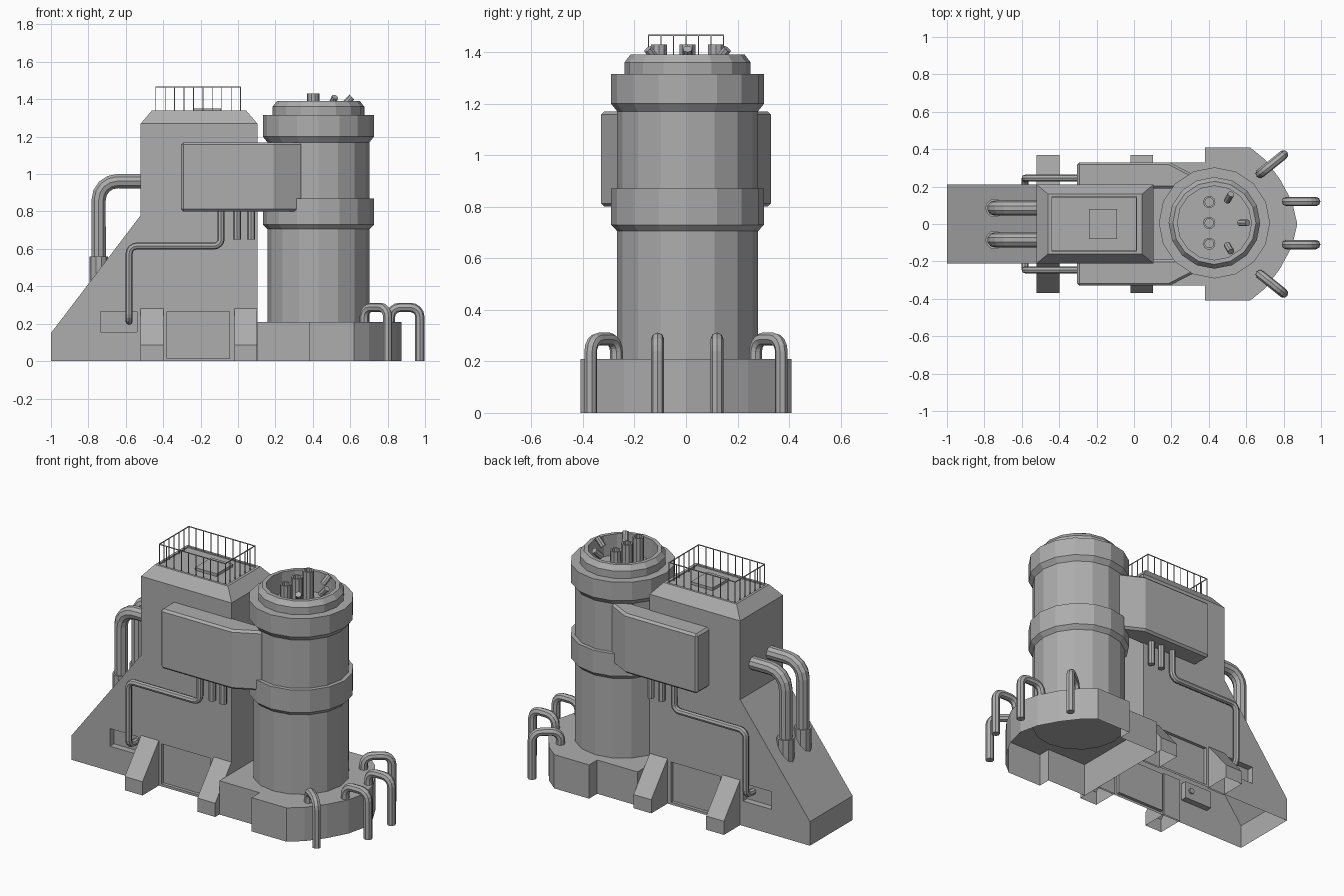
import bpy, bmesh
from math import sin, cos, pi
from mathutils import Vector

if "Cube" in bpy.data.objects:
    bpy.data.objects.remove(bpy.data.objects["Cube"])

grey = bpy.data.materials.new("dark_grey")
grey.diffuse_color = (.42, .42, .42, 1)
grey.use_nodes = True
grey.node_tree.nodes["Principled BSDF"].inputs["Base Color"].default_value = grey.diffuse_color


def finish(name, bm):
    bmesh.ops.recalc_face_normals(bm, faces=bm.faces)
    me = bpy.data.meshes.new(name)
    bm.to_mesh(me)
    bm.free()
    me.materials.append(grey)
    ob = bpy.data.objects.new(name, me)
    bpy.context.collection.objects.link(ob)
    return ob


def prism(bm, pts, offset):
    """Extrude a closed outline by an offset vector."""
    face = bm.faces.new([bm.verts.new(p) for p in pts])
    r = bmesh.ops.extrude_face_region(bm, geom=[face], use_keep_orig=True)
    bmesh.ops.translate(bm, vec=offset, verts=[v for v in r['geom'] if isinstance(v, bmesh.types.BMVert)])


def box(bm, x0, x1, y0, y1, z0, z1):
    prism(bm, [(x0, y0, z0), (x1, y0, z0), (x1, y1, z0), (x0, y1, z0)], (0, 0, z1 - z0))


def open_bottom(ob):
    bm = bmesh.new()
    bm.from_mesh(ob.data)
    low = [f for f in bm.faces if all(abs(v.co.z) < 1e-4 for v in f.verts)]
    bmesh.ops.delete(bm, geom=low, context='FACES')
    bm.to_mesh(ob.data)
    bm.free()


def apply(ob):
    bpy.context.view_layer.objects.active = ob
    for m in list(ob.modifiers):
        bpy.ops.object.modifier_apply(modifier=m.name)


def lathe(name, profile, cx, cy, n=16):
    bm = bmesh.new()
    rings = [[bm.verts.new((cx + r * cos(2 * pi * i / n), cy + r * sin(2 * pi * i / n), z))
              for i in range(n)] for r, z in profile]
    for a, b in zip(rings, rings[1:]):
        for i in range(n):
            j = (i + 1) % n
            bm.faces.new((a[i], a[j], b[j], b[i]))
    bm.faces.new(rings[0])
    bm.faces.new(rings[-1])
    return finish(name, bm)


def tube(name, pts, r, bend=0.0, res=2):
    """Round pipe along a path with filleted corners."""
    pts = [Vector(p) for p in pts]
    path = [pts[0]]
    for a, p, b in zip(pts, pts[1:], pts[2:]):
        s, e = p + (a - p).normalized() * bend, p + (b - p).normalized() * bend
        c = s + e - p
        path += [c + (p - e) * cos(t) + (p - s) * sin(t) for t in [k * pi / 8 for k in range(5)]]
    path.append(pts[-1])
    cu = bpy.data.curves.new(name, 'CURVE')
    cu.dimensions = '3D'
    cu.bevel_depth = r
    cu.bevel_resolution = res
    cu.use_fill_caps = True
    cu.materials.append(grey)
    sp = cu.splines.new('POLY')
    sp.points.add(len(path) - 1)
    for q, p in zip(sp.points, path):
        q.co = (*p, 1)
    sp.use_smooth = False
    ob = bpy.data.objects.new(name, cu)
    bpy.context.collection.objects.link(ob)
    bpy.ops.object.select_all(action='DESELECT')
    ob.select_set(True)
    bpy.context.view_layer.objects.active = ob
    bpy.ops.object.convert(target='MESH')


# main housing with sloped tail and chamfered roof
bm = bmesh.new()
W = 0.21
prof = [(-1, 0), (-1, .15), (-.52, .78), (-.52, 1.27), (.103, 1.27), (.103, 0)]
prism(bm, [(x, -W, z) for x, z in prof], (0, 2 * W, 0))
roof = [f for f in bm.faces if all(v.co.z > 1.26 for v in f.verts)]
r = bmesh.ops.extrude_face_region(bm, geom=roof)
for v in [g for g in r['geom'] if isinstance(g, bmesh.types.BMVert)]:
    v.co = (v.co.x + (.06 if v.co.x < -.2 else -.06), v.co.y * .16 / W, 1.34)
bmesh.ops.delete(bm, geom=roof, context='FACES')
housing = finish("main_housing", bm)

# recesses: side panels, pipe windows, roof deck
bm = bmesh.new()
for s in (-1, 1):
    box(bm, -.38, -.045, s * .19, s * .25, .015, .265)
    box(bm, -.735, -.54, s * .17, s * .25, .155, .265)
box(bm, -.445, .025, -.145, .145, 1.333, 1.40)
cutter = finish("recess_cutter", bm)
cutter.hide_render = True
m = housing.modifiers.new("recess", 'BOOLEAN')
m.object = cutter
m.operation = 'DIFFERENCE'
m.solver = 'EXACT'
apply(housing)
bpy.data.objects.remove(cutter)
open_bottom(housing)

# roof hatch
bm = bmesh.new()
box(bm, -.24, -.09, -.08, .08, 1.325, 1.35)
finish("roof_hatch", bm)

# roof railing
bm = bmesh.new()
X0, X1, Y, T = -.44, .014, .145, .002
posts = [(X0 + (X1 - X0) * i / 9, s * Y) for i in range(10) for s in (-1, 1)]
posts += [(x, -Y + 2 * Y * i / 6) for i in range(1, 6) for x in (X0, X1)]
for x, y in posts:
    box(bm, x - T, x + T, y - T, y + T, 1.33, 1.468)
for s in (-1, 1):
    box(bm, X0, X1, s * Y - T, s * Y + T, 1.463, 1.468)
for x in (X0, X1):
    box(bm, x - T, x + T, -Y, Y, 1.463, 1.468)
finish("roof_railing", bm)

# sloped feet
bm = bmesh.new()
for s in (-1, 1):
    for x in (-.52, -.02):
        prism(bm, [(x, s * y, z) for y, z in [(.2, 0), (.37, 0), (.37, .085), (.21, .28), (.2, .28)]], (.122, 0, 0))
open_bottom(finish("feet", bm))

# side ducts joining housing and tower
bm = bmesh.new()
for s in (-1, 1):
    prism(bm, [(x, s * y, .80) for x, y in
               [(-.305, .19), (-.305, .33), (.19, .33), (.345, .25), (.345, .19)]], (0, 0, .37))
ducts = finish("side_ducts", bm)
m = ducts.modifiers.new("chamfer", 'BEVEL')
m.width = .013
m.segments = 1
apply(ducts)

# tower plinth
half = [(.103, .33), (.38, .33), (.38, .41), (.62, .41), (.70, .345), (.78, .24), (.845, .12)]
outline = half + [(.873, 0)] + [(x, -y) for x, y in reversed(half)]
bm = bmesh.new()
prism(bm, [(x, y, 0) for x, y in outline], (0, 0, .21))
open_bottom(finish("tower_plinth", bm))

# tower with collars and recessed mouth
C, D = .43, .006
lathe("tower", [(.273, .20), (.273, .705), (.297, .73), (.297, .87), (.273, .87), (.273, 1.17),
                (.297, 1.20), (.297, 1.315), (.245, 1.315), (.245, 1.36), (.222, 1.39),
                (.198, 1.39), (.198, 1.26)], C, D)

# chimneys in the tower mouth
for y in (-.105, .006, .117):
    lathe("chimney", [(.033, 1.25), (.033, 1.43), (.023, 1.43), (.023, 1.35)], .402, y, 10)

# nozzles leaning outward at the mouth rim
for a in (-pi / 3, 0, pi / 3):
    d = Vector((cos(a), sin(a), 0))
    c = Vector((C, D, 0))
    tube("rim_nozzle", [c + d * .135 + Vector((0, 0, 1.365)), c + d * .178 + Vector((0, 0, 1.412))], .018)

# pipes along both sides, and short stubs under the ducts
for s in (-1, 1):
    y = s * .245
    tube("side_pipe", [(-.582, s * .16, .212), (-.582, y, .212), (-.582, y, .615),
                       (-.09, y, .615), (-.09, y, .82)], .019, .04)
    for x in (-.005, .07):
        tube("duct_stub", [(x, y, .65), (x, y, .82)], .021)
    # large elbow pipes at the tail
    y = s * .085
    tube("tail_pipe", [(-.48, y, .962), (-.745, y, .962), (-.745, y, .45)], .04, .10, 3)
    tube("tail_sleeve", [(-.745, y, .40), (-.745, y, .56)], .05, 0, 3)

# hooked pipes around the plinth
for (x0, y0), (x1, y1) in [((.815, .12), (.972, .12)), ((.815, -.11), (.972, -.11)),
                           ((.675, .27), (.80, .37)), ((.675, -.27), (.80, -.37))]:
    tube("hook_pipe", [(x0, y0, .19), (x0, y0, .287), (x1, y1, .287), (x1, y1, 0)], .025, .05)
